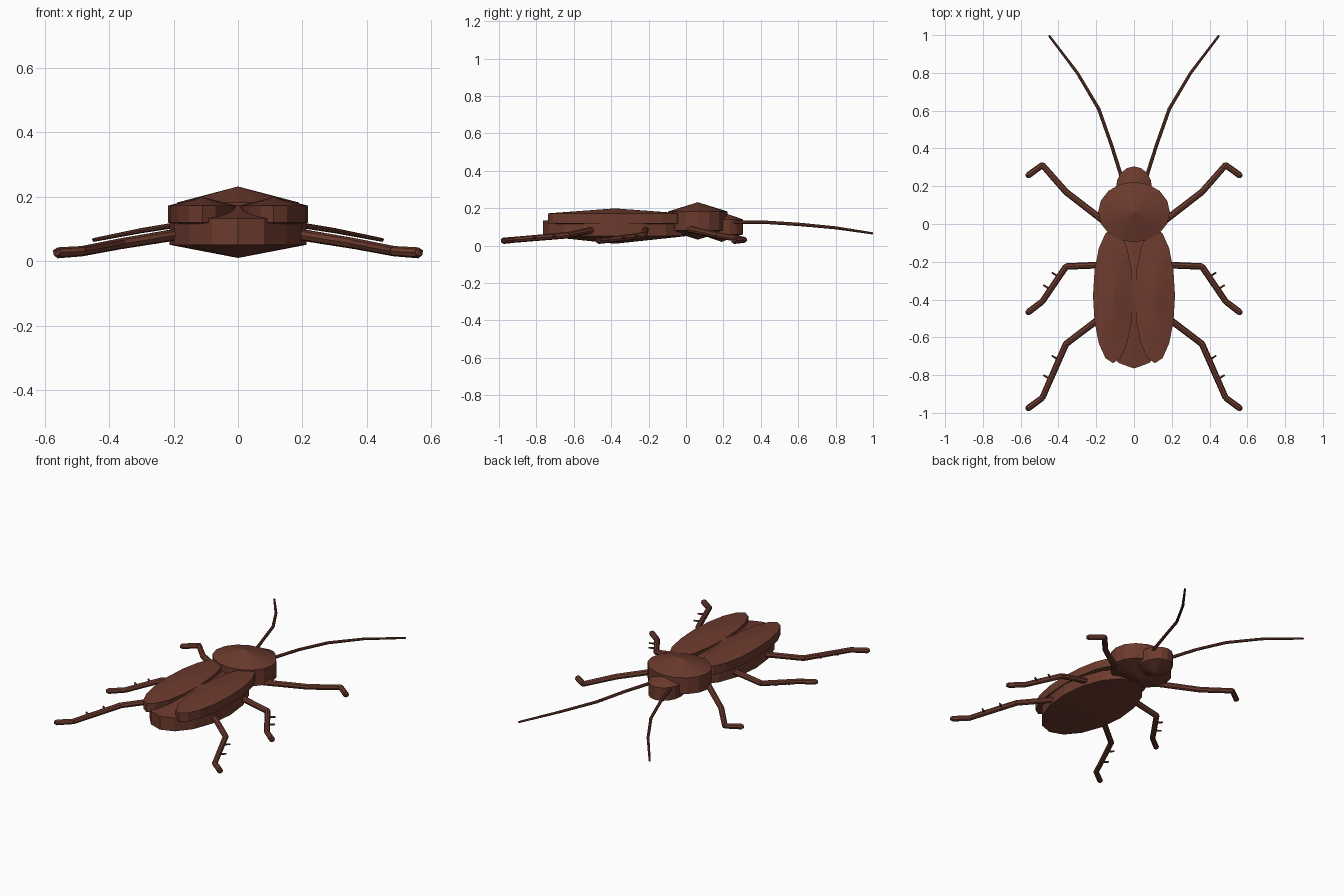
import bpy
import bmesh
from math import cos, pi
from mathutils import Matrix, Vector

cube = bpy.data.objects.get("Cube")
if cube:
    bpy.data.objects.remove(cube, do_unlink=True)

# One brown for the whole insect
brown = bpy.data.materials.new("chestnut_brown")
brown.use_nodes = True
colour = (0.15, 0.043, 0.027, 1)
brown.diffuse_color = colour
bsdf = brown.node_tree.nodes["Principled BSDF"]
bsdf.inputs["Base Color"].default_value = colour
bsdf.inputs["Roughness"].default_value = 0.8


def finish(name, bm):
    mesh = bpy.data.meshes.new(name)
    bm.to_mesh(mesh)
    bm.free()
    mesh.materials.append(brown)
    obj = bpy.data.objects.new(name, mesh)
    bpy.context.collection.objects.link(obj)
    return obj


def shell(name, centre, rim_x, rim_y, half_height):
    """Faceted lens: an upright rim with a shallow cone above and below."""
    bm = bmesh.new()
    bmesh.ops.create_uvsphere(bm, u_segments=16, v_segments=3, radius=1)
    k = cos(pi / 6)
    size = Matrix.Diagonal((rim_x / k, rim_y / k, half_height, 1))
    bm.transform(Matrix.Translation(centre) @ size)
    return finish(name, bm)


def rod(bm, a, b, r1, r2, sides=8):
    a, b = Vector(a), Vector(b)
    turn = (b - a).to_track_quat('Z', 'Y').to_matrix().to_4x4()
    bmesh.ops.create_cone(bm, cap_ends=True, segments=sides, radius1=r1, radius2=r2,
                          depth=(b - a).length,
                          matrix=Matrix.Translation((a + b) / 2) @ turn)


def limb(name, points, radii, spines=()):
    """Chain of rods with rounded joints, plus optional short spines."""
    bm = bmesh.new()
    for i in range(len(points) - 1):
        rod(bm, points[i], points[i + 1], radii[i], radii[i + 1])
    for p, r in zip(points[1:], radii[1:]):
        bmesh.ops.create_icosphere(bm, subdivisions=1, radius=r,
                                   matrix=Matrix.Translation(p))
    for t in spines:
        base = Vector(points[1]).lerp(Vector(points[2]), t)
        rod(bm, base, base + Vector((0.038, 0.024, 0.004)), 0.007, 0.005, 6)
    return finish(name, bm)


# Body
shell("abdomen", (0, -0.38, 0.092), 0.213, 0.385, 0.082)
shell("pronotum", (0, 0.063, 0.132), 0.19, 0.16, 0.1)
shell("head", (0, 0.19, 0.1), 0.096, 0.115, 0.08)

# Leg paths seen from above: hip, knee, ankle, toe
leg_paths = {
    "front_leg": [(0.14, 0.0), (0.36, 0.17), (0.485, 0.312), (0.56, 0.258)],
    "middle_leg": [(0.13, -0.215), (0.36, -0.225), (0.485, -0.41), (0.56, -0.467)],
    "hind_leg": [(0.13, -0.46), (0.36, -0.635), (0.485, -0.92), (0.56, -0.975)],
}
leg_heights = (0.092, 0.055, 0.031, 0.026)
antenna_path = [(0.06, 0.23, 0.125), (0.12, 0.42, 0.125), (0.187, 0.61, 0.113),
                (0.3, 0.8, 0.095), (0.448, 0.995, 0.066)]

for side, s in (("left", 1), ("right", -1)):
    shell(side + "_wing_case", (s * 0.111, -0.38, 0.146), 0.106, 0.357, 0.053)

    feeler = limb(side + "_antenna", antenna_path, (0.01, 0.009, 0.009, 0.008, 0.006))
    feeler.scale.x = s

    for name, path in leg_paths.items():
        points = [(x, y, z) for (x, y), z in zip(path, leg_heights)]
        spines = () if name == "front_leg" else (0.3, 0.66)
        leg = limb(side + "_" + name, points, (0.018, 0.017, 0.016, 0.017), spines)
        leg.scale.x = s
